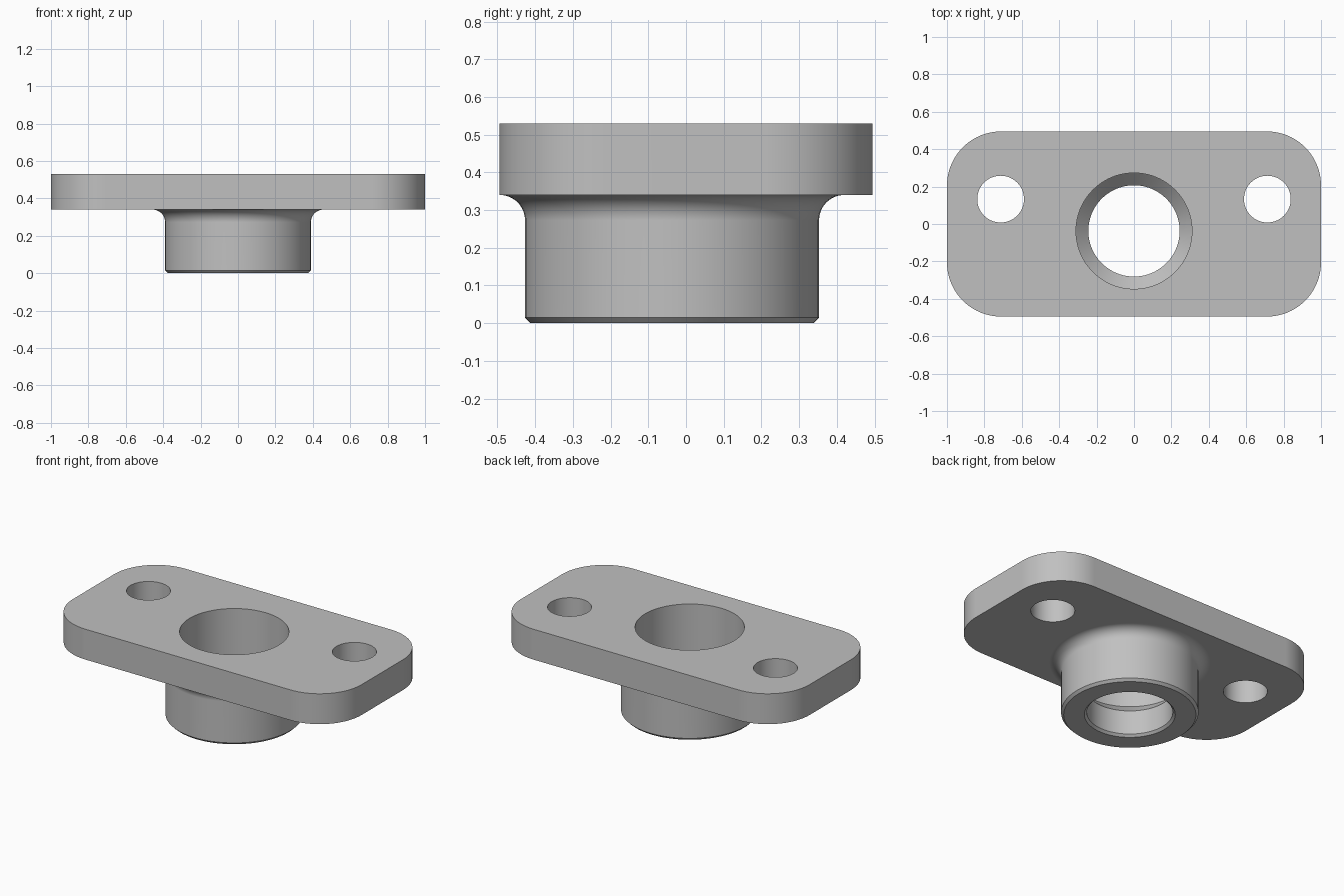
import bpy, bmesh, math

cube = bpy.data.objects.get("Cube")
if cube:
    bpy.data.objects.remove(cube, do_unlink=True)

BOSS_Y = -0.037
HALF_Y = 0.495
PLATE_Z, TOP_Z = 0.34, 0.53

grey = bpy.data.materials.new("light grey metal")
grey.use_nodes = True
colour = (0.53, 0.53, 0.53, 1)
grey.diffuse_color = colour
grey.node_tree.nodes["Principled BSDF"].inputs["Base Color"].default_value = colour


def arc(cx, cy, r, start, end, steps):
    """Points along a circular arc, angles in degrees."""
    angles = [math.radians(start + (end - start) * i / steps) for i in range(steps + 1)]
    return [(cx + r * math.cos(a), cy + r * math.sin(a)) for a in angles]


def finish(name, bm):
    bmesh.ops.recalc_face_normals(bm, faces=bm.faces)
    mesh = bpy.data.meshes.new(name)
    bm.to_mesh(mesh)
    bm.free()
    mesh.materials.append(grey)
    obj = bpy.data.objects.new(name, mesh)
    bpy.context.collection.objects.link(obj)
    return obj


def prism(name, outline, z0, z1):
    bm = bmesh.new()
    face = bm.faces.new([bm.verts.new((x, y, z0)) for x, y in outline])
    top = bmesh.ops.extrude_face_region(bm, geom=[face], use_keep_orig=True)["geom"]
    bmesh.ops.translate(bm, vec=(0, 0, z1 - z0),
                        verts=[v for v in top if isinstance(v, bmesh.types.BMVert)])
    return finish(name, bm)


def lathe(name, profile, y, steps=96):
    """Solid of revolution whose profile starts and ends on the axis."""
    bm = bmesh.new()
    verts = [bm.verts.new((r, 0, z)) for r, z in profile]
    edges = [bm.edges.new(pair) for pair in zip(verts, verts[1:])]
    bmesh.ops.spin(bm, geom=verts + edges, cent=(0, 0, 0), axis=(0, 0, 1),
                   angle=math.tau, steps=steps)
    bmesh.ops.remove_doubles(bm, verts=bm.verts, dist=1e-5)
    bmesh.ops.translate(bm, verts=bm.verts, vec=(0, y, 0))
    return finish(name, bm)


# Rounded plate
R = 0.29
outline = []
for sx, sy, start in ((1, 1, 0), (-1, 1, 90), (-1, -1, 180), (1, -1, 270)):
    outline += arc(sx * (1 - R), sy * (HALF_Y - R), R, start, start + 90, 20)
flange = prism("mounting_flange", outline, PLATE_Z, TOP_Z)

# Boss with chamfered foot and fillet under the plate
r, f, c = 0.39, 0.067, 0.015
fillet = arc(r + f, PLATE_Z - f, f, 180, 90, 14)
boss = lathe("boss", [(0, 0), (r - c, 0), (r, c)] + fillet
             + [(r + f, 0.38), (0, 0.38)], BOSS_Y)

# Stepped bore with conical shoulder and chamfered mouth
bore = lathe("bore_cutter", [(0, -0.1), (0.258, -0.1), (0.258, 0), (0.244, 0.014),
                             (0.244, 0.165), (0.31, 0.231), (0.31, 0.6), (0, 0.6)], BOSS_Y)

# Bolt holes
holes = [prism(side + "_bolt_hole_cutter", arc(x, 0.133, 0.125, 0, 360, 64)[:-1], 0.2, 0.7)
         for side, x in (("left", 0.713), ("right", -0.713))]

# Join and cut
for tool, mode in [(boss, 'UNION'), (bore, 'DIFFERENCE')] + [(h, 'DIFFERENCE') for h in holes]:
    mod = flange.modifiers.new(tool.name, 'BOOLEAN')
    mod.operation, mod.solver, mod.object = mode, 'EXACT', tool
bpy.context.view_layer.update()
result = bpy.data.meshes.new_from_object(
    flange.evaluated_get(bpy.context.evaluated_depsgraph_get()))
flange.modifiers.clear()
flange.data = result
for tool in [boss, bore] + holes:
    bpy.data.objects.remove(tool, do_unlink=True)

# Smooth curved walls, keep edges crisp and flats flat
for obj in bpy.context.selected_objects:
    obj.select_set(False)
flange.select_set(True)
bpy.context.view_layer.objects.active = flange
bpy.ops.object.shade_smooth_by_angle(angle=math.radians(30))
weighted = flange.modifiers.new("flat_normals", 'WEIGHTED_NORMAL')
weighted.keep_sharp = True
